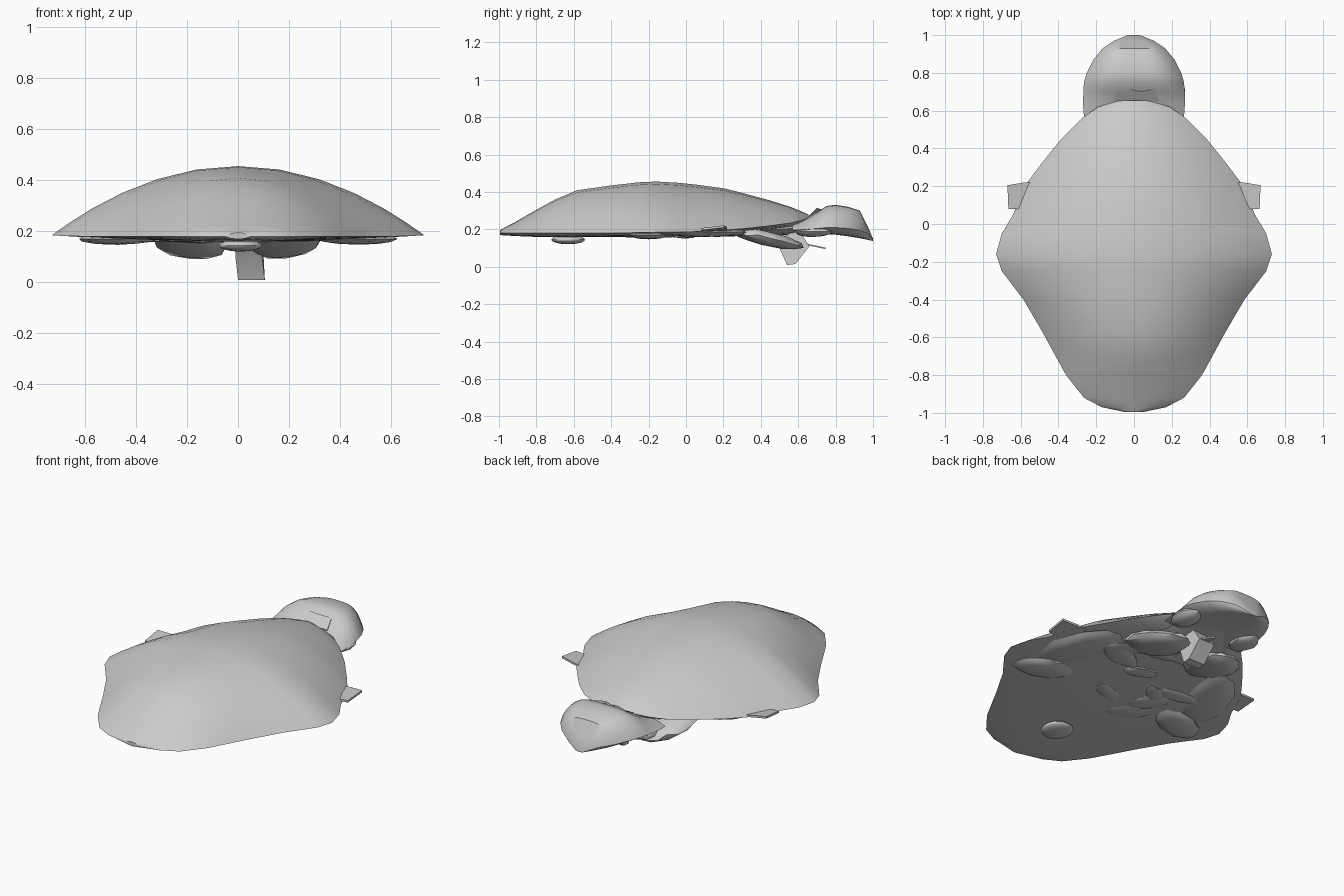
import bpy, bmesh, math, random
from mathutils import Vector, Euler

random.seed(4)
cube = bpy.data.objects.get("Cube")
if cube:
    bpy.data.objects.remove(cube, do_unlink=True)

grey = bpy.data.materials.new("light grey")
grey.use_nodes = True
colour = (0.6, 0.6, 0.6, 1)
grey.diffuse_color = colour
grey.node_tree.nodes["Principled BSDF"].inputs["Base Color"].default_value = colour


def finish(name, bm, angle=35):
    bmesh.ops.recalc_face_normals(bm, faces=bm.faces)
    mesh = bpy.data.meshes.new(name)
    bm.to_mesh(mesh)
    bm.free()
    mesh.materials.append(grey)
    ob = bpy.data.objects.new(name, mesh)
    bpy.context.collection.objects.link(ob)
    bpy.ops.object.select_all(action="DESELECT")
    ob.select_set(True)
    bpy.context.view_layer.objects.active = ob
    bpy.ops.object.shade_smooth_by_angle(angle=math.radians(angle))
    return ob


def loft(name, stations, power=2, n=14):
    """Lens-shaped rings; each station is y, half width, rim z, top z, bottom z."""
    bm = bmesh.new()
    rings = []
    for y, w, rim, top, low in stations:
        ring = []
        for i in range(2 * n):
            a = math.pi * i / n
            t = math.cos(a)
            peak = top if i <= n else low
            z = rim + (peak - rim) * (1 - abs(t) ** power)
            ring.append(bm.verts.new((w * t, y, z)))
        rings.append(ring)
    for a, b in zip(rings, rings[1:]):
        for i in range(2 * n):
            j = (i + 1) % (2 * n)
            bm.faces.new((a[i], a[j], b[j], b[i]))
    bm.faces.new(rings[0])
    bm.faces.new(rings[-1])
    return finish(name, bm)


def pad(name, centre, size, turn=(0, 0, 0), rough=0.0):
    """Flattened rounded lump, optionally roughened."""
    bm = bmesh.new()
    bmesh.ops.create_icosphere(bm, subdivisions=3 if not rough else 2, radius=1)
    rot = Euler([math.radians(a) for a in turn])
    for v in bm.verts:
        p = Vector(c * s for c, s in zip(v.co, size)) * (1 + random.uniform(-rough, rough))
        p.rotate(rot)
        v.co = p + Vector(centre)
    return finish(name, bm)


def flap(name, corners, thick):
    """Thin angular sheet through the corners, thickened by a vector."""
    bm = bmesh.new()
    face = bm.faces.new([bm.verts.new(c) for c in corners])
    out = bmesh.ops.extrude_face_region(bm, geom=[face], use_keep_orig=True)
    moved = [g for g in out["geom"] if isinstance(g, bmesh.types.BMVert)]
    bmesh.ops.translate(bm, verts=moved, vec=thick)
    return finish(name, bm, 20)


# Broad domed shell
loft("shell", [
    (-0.995, 0.05, 0.18, 0.195, 0.17),
    (-0.97, 0.17, 0.18, 0.21, 0.168),
    (-0.92, 0.265, 0.18, 0.235, 0.165),
    (-0.8, 0.36, 0.18, 0.305, 0.16),
    (-0.7, 0.415, 0.18, 0.36, 0.16),
    (-0.58, 0.48, 0.18, 0.41, 0.16),
    (-0.4, 0.585, 0.18, 0.435, 0.16),
    (-0.25, 0.70, 0.183, 0.452, 0.162),
    (-0.16, 0.73, 0.185, 0.456, 0.165),
    (-0.05, 0.70, 0.185, 0.45, 0.168),
    (0.05, 0.64, 0.188, 0.44, 0.172),
    (0.2, 0.58, 0.195, 0.42, 0.18),
    (0.32, 0.49, 0.205, 0.39, 0.185),
    (0.45, 0.385, 0.22, 0.355, 0.195),
    (0.56, 0.275, 0.235, 0.32, 0.205),
    (0.62, 0.19, 0.25, 0.295, 0.215),
    (0.655, 0.07, 0.26, 0.28, 0.23),
])

# Rounded head with a drooping nose, and the neck joining it to the shell
loft("head", [
    (0.57, 0.265, 0.195, 0.23, 0.19),
    (0.64, 0.27, 0.2, 0.255, 0.185),
    (0.7, 0.268, 0.205, 0.29, 0.18),
    (0.75, 0.265, 0.21, 0.325, 0.175),
    (0.8, 0.25, 0.21, 0.332, 0.172),
    (0.87, 0.215, 0.205, 0.32, 0.163),
    (0.93, 0.165, 0.195, 0.3, 0.153),
    (0.97, 0.105, 0.18, 0.22, 0.145),
    (1.0, 0.03, 0.145, 0.15, 0.138),
], power=4)
loft("neck", [
    (0.3, 0.2, 0.19, 0.22, 0.17),
    (0.5, 0.2, 0.2, 0.24, 0.17),
    (0.75, 0.16, 0.22, 0.26, 0.18),
])
flap("neck_collar", [(-0.11, 0.65, 0.25), (0.13, 0.65, 0.25), (0.11, 0.72, 0.29),
                     (0.04, 0.7, 0.3), (-0.08, 0.73, 0.29)], (0, 0, 0.015))

# Paired limbs tucked beneath the shell, and side fins
for side, label in ((1, "left"), (-1, "right")):
    pad(label + "_flipper", (0.45 * side, 0.08, 0.185), (0.13, 0.27, 0.025), (0, 0, 20 * side), 0.05)
    pad(label + "_front_limb", (0.47 * side, -0.2, 0.17), (0.17, 0.1, 0.022), (0, 0, -20 * side), 0.06)
    pad(label + "_rear_limb", (0.19 * side, 0.42, 0.155), (0.14, 0.22, 0.04), (-14, 0, 12 * side), 0.05)
    pad(label + "_jaw", (0.2 * side, 0.68, 0.19), (0.07, 0.1, 0.03), (0, 0, 0), 0.08)
    flap(label + "_fin", [(0.5 * side, 0.22, 0.19), (0.58 * side, 0.22, 0.2),
                          (0.67 * side, 0.205, 0.21), (0.665 * side, 0.08, 0.195),
                          (0.5 * side, 0.08, 0.18)], (0, 0, 0.012))

# Belly button pad and ragged belly plates
pad("front_belly_pad", (0.01, -0.63, 0.145), (0.085, 0.09, 0.024))
for i in range(10):
    x = random.uniform(-0.32, 0.32)
    y = -0.25 + i * 0.07
    pad("belly_plate_%d" % i, (x, y, 0.168 + max(0, y) * 0.03),
        (random.uniform(0.08, 0.16), random.uniform(0.04, 0.08), 0.012),
        (random.uniform(-6, 2), random.uniform(-5, 5), random.uniform(-50, 50)), 0.12)

# Hanging rear strut with its trailing spike
flap("tail_strut", [(-0.01, 0.47, 0.14), (-0.01, 0.5, 0.1), (0.0, 0.54, 0.01),
                    (0.0, 0.585, 0.015), (-0.01, 0.66, 0.11), (-0.01, 0.6, 0.2)], (0.105, 0, 0))
flap("tail_spike", [(0.0, 0.58, 0.13), (0.1, 0.58, 0.13), (0.05, 0.745, 0.095)], (0, 0, 0.008))
